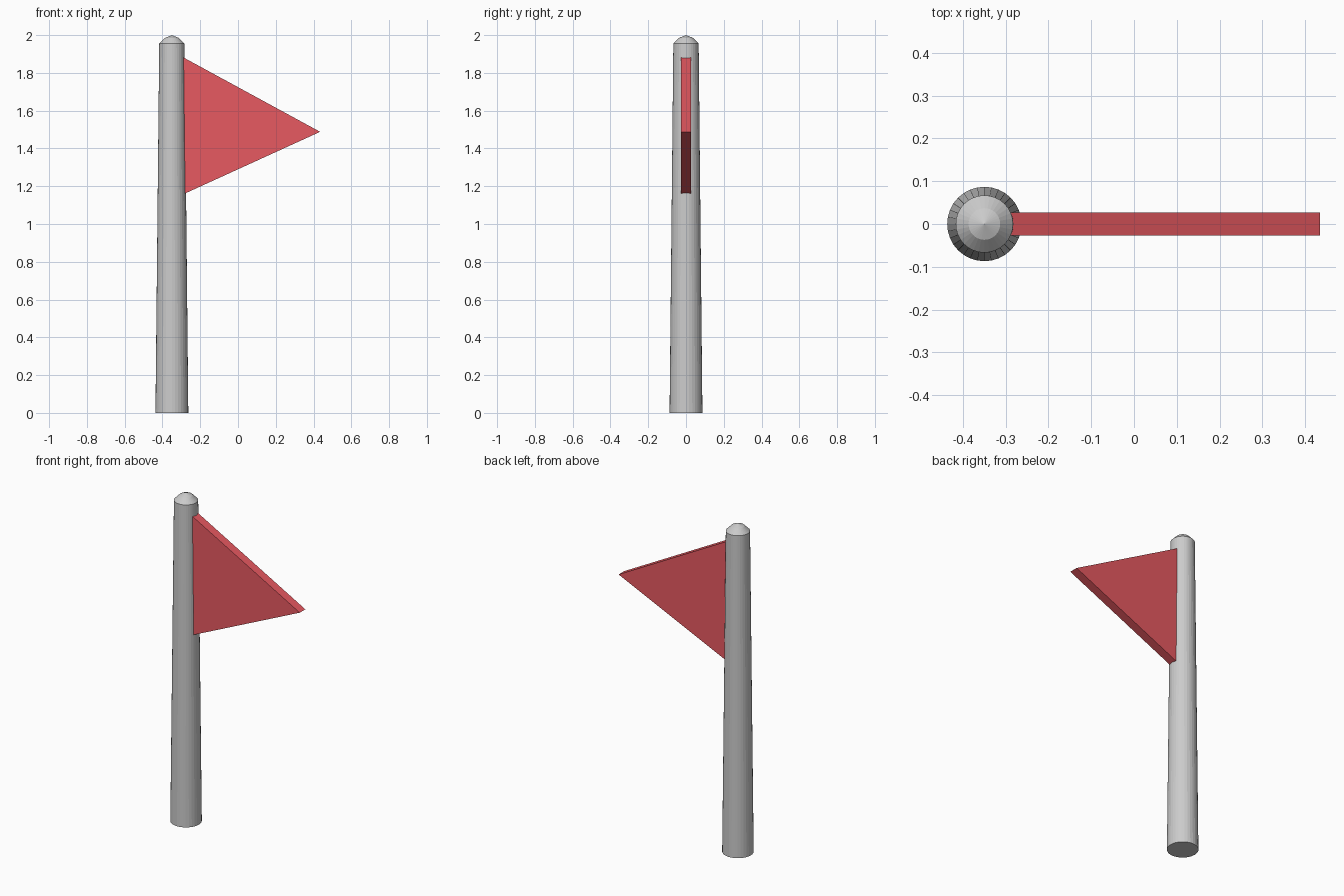
import bpy, bmesh, math

if "Cube" in bpy.data.objects:
    bpy.data.objects.remove(bpy.data.objects["Cube"])

SIDES = 32
POLE_X = -0.35


def finish(name, bm, colour=None):
    bmesh.ops.recalc_face_normals(bm, faces=bm.faces)
    mesh = bpy.data.meshes.new(name)
    bm.to_mesh(mesh)
    bm.free()
    obj = bpy.data.objects.new(name, mesh)
    bpy.context.collection.objects.link(obj)
    if colour:
        mat = bpy.data.materials.new(name + "_colour")
        mat.diffuse_color = colour
        mat.use_nodes = True
        mat.node_tree.nodes["Principled BSDF"].inputs["Base Color"].default_value = mat.diffuse_color
        mesh.materials.append(mat)
    return obj


# tapered pole with a rounded tip, lathed from a half profile
bm = bmesh.new()
profile = [(0, 0), (0.087, 0), (0.067, 1.955), (0.037, 1.985), (0, 2.0)]
verts = [bm.verts.new((r, 0, z)) for r, z in profile]
edges = [bm.edges.new(pair) for pair in zip(verts, verts[1:])]
bmesh.ops.spin(bm, geom=verts + edges, cent=(0, 0, 0), axis=(0, 0, 1),
               angle=math.tau, steps=SIDES)
bmesh.ops.remove_doubles(bm, verts=bm.verts, dist=0.0005)
pole = finish("pole", bm)
pole.location.x = POLE_X

# triangular pennant, its inner edge slightly sunk into the pole
bm = bmesh.new()
outline = [(-0.295, 1.885), (-0.295, 1.155), (0.435, 1.488)]
face = bm.faces.new([bm.verts.new((x, -0.027, z)) for x, z in outline])
side = bmesh.ops.extrude_face_region(bm, geom=[face], use_keep_orig=True)["geom"]
bmesh.ops.translate(bm, vec=(0, 0.054, 0),
                    verts=[v for v in side if isinstance(v, bmesh.types.BMVert)])
finish("flag", bm, (0.8, 0.1, 0.12, 1))
